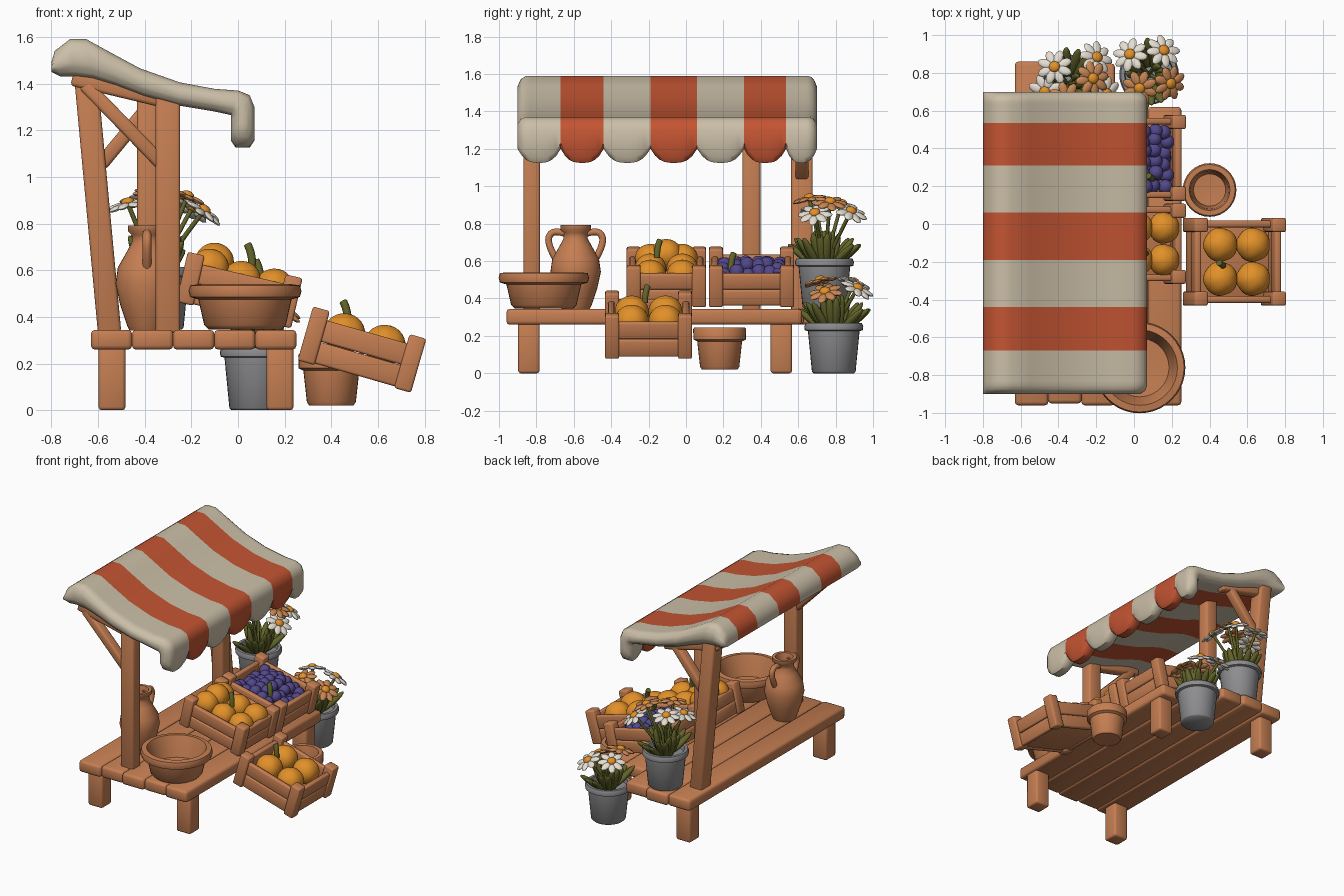
import bpy, bmesh, math, random
from mathutils import Matrix, Vector

if "Cube" in bpy.data.objects:
    bpy.data.objects.remove(bpy.data.objects["Cube"])
random.seed(4)

def mat(name, r, g, b):
    m = bpy.data.materials.new(name)
    m.diffuse_color = (r, g, b, 1)
    m.use_nodes = True
    m.node_tree.nodes["Principled BSDF"].inputs["Base Color"].default_value = m.diffuse_color
    return m

WOOD = mat("warm_wood", 0.56, 0.21, 0.085)
CREAM = mat("cream_cloth", 0.60, 0.52, 0.39)
RED = mat("red_cloth", 0.55, 0.09, 0.032)
ORANGE = mat("orange_fruit", 0.76, 0.28, 0.022)
PURPLE = mat("purple_grape", 0.085, 0.065, 0.26)
GREEN = mat("olive_green", 0.12, 0.125, 0.022)
GREY = mat("grey_metal", 0.27, 0.27, 0.28)
WHITE = mat("white_petal", 0.78, 0.73, 0.64)
PEACH = mat("peach_petal", 0.60, 0.25, 0.09)

def T(x, y, z): return Matrix.Translation((x, y, z))
def S(x, y, z): return Matrix.Diagonal((x, y, z, 1))
def aim(d): return Vector(d).to_track_quat('Z', 'Y').to_matrix().to_4x4()

def finish(name, bm, *mats):
    bmesh.ops.recalc_face_normals(bm, faces=bm.faces)
    me = bpy.data.meshes.new(name)
    bm.to_mesh(me)
    bm.free()
    for m in mats: me.materials.append(m)
    ob = bpy.data.objects.new(name, me)
    bpy.context.collection.objects.link(ob)
    return ob

def boxes(name, mats4, material=WOOD, bev=0.014):
    """Rounded boxes: each matrix scales a unit cube."""
    bm = bmesh.new()
    for M in mats4: bmesh.ops.create_cube(bm, size=1, matrix=M)
    bmesh.ops.bevel(bm, geom=bm.edges[:], offset=bev, segments=2, profile=0.5, affect='EDGES')
    return finish(name, bm, material)

def beam(name, p, q, w, d):
    p, q = Vector(p), Vector(q)
    return boxes(name, [T(*((p + q) / 2)) @ aim(q - p) @ S(w, d, (q - p).length)])

def blobs(name, material, mats4, u=12, v=8, ribs=0):
    bm = bmesh.new()
    for M in mats4:
        vs = bmesh.ops.create_uvsphere(bm, u_segments=u, v_segments=v, radius=1)['verts']
        for p in vs:
            if ribs:
                a = math.atan2(p.co.y, p.co.x)
                k = 0.93 + 0.07 * abs(math.sin(ribs * a / 2)) ** 0.5
                p.co.x *= k
                p.co.y *= k
            p.co = M @ p.co
    return finish(name, bm, material)

def lathe(name, prof, pos, material, n=32):
    bm = bmesh.new()
    rings = [[bm.verts.new((pos[0] + r * math.cos(6.28318531 * i / n),
                            pos[1] + r * math.sin(6.28318531 * i / n), pos[2] + z))
              for i in range(n)] for r, z in prof]
    for a, b in zip(rings, rings[1:]):
        for i in range(n):
            bm.faces.new((a[i], a[(i + 1) % n], b[(i + 1) % n], b[i]))
    bm.faces.new(rings[0])
    bm.faces.new(rings[-1])
    return finish(name, bm, material)

def tube(name, pts, r, material):
    cu = bpy.data.curves.new(name, 'CURVE')
    cu.dimensions, cu.bevel_depth, cu.bevel_resolution, cu.use_fill_caps = '3D', r, 3, True
    sp = cu.splines.new('NURBS')
    sp.points.add(len(pts) - 1)
    for p, c in zip(sp.points, pts): p.co = (*c, 1)
    sp.use_endpoint_u, sp.order_u = True, 3
    cu.materials.append(material)
    bpy.context.collection.objects.link(bpy.data.objects.new(name, cu))

# table planks (two front ones are shorter at the back) and legs
for i in range(5):
    x, y0 = -0.542 + 0.176 * i, -0.96 + 0.01 * (i % 2)
    y1 = (0.86, 0.87, 0.85, 0.63, 0.62)[i]
    boxes(f"table_plank_{i}", [T(x, (y0 + y1) / 2, 0.302) @ S(0.177, y1 - y0, 0.085)], bev=0.018)
for i, (x, y) in enumerate(((-0.54, -0.84), (0.18, -0.84), (-0.54, 0.75), (0.18, 0.51))):
    beam(f"table_leg_{i}", (x, y, 0), (x, y, 0.28), 0.115, 0.115)

# posts, braces and beams carrying the awning
beam("front_post", (-0.30, -0.825, 0.33), (-0.30, -0.825, 1.36), 0.105, 0.09)
beam("middle_post", (-0.385, 0.35, 0.33), (-0.385, 0.35, 1.38), 0.095, 0.095)
beam("back_post", (-0.55, 0.62, 0.33), (-0.655, 0.62, 1.46), 0.115, 0.10)
beam("front_brace", (-0.66, -0.825, 1.40), (-0.32, -0.825, 1.05), 0.07, 0.06)
beam("back_brace", (-0.59, 0.62, 1.05), (-0.35, 0.62, 1.34), 0.07, 0.06)
for n, y in (("front", -0.825), ("back", 0.62)):
    beam(n + "_roof_beam", (-0.71, y, 1.425), (-0.27, y, 1.32), 0.07, 0.07)

# striped awning: a thick profile swept along y, with a scalloped hanging edge
edges = [-0.90, -0.67, -0.44, -0.19, 0.06, 0.31, 0.535, 0.70]
pairs = [(-.80, 1.49, -.80, 1.45), (-.785, 1.54, -.76, 1.43), (-.72, 1.59, -.70, 1.43),
         (-.65, 1.59, -.62, 1.42), (-.55, 1.535, -.52, 1.39), (-.42, 1.465, -.40, 1.345),
         (-.25, 1.405, -.25, 1.305), (-.10, 1.377, -.10, 1.28), (0, 1.37, -.03, 1.265),
         (.05, 1.35, -.03, 1.25), (.07, 1.30, -.03, 1.24)]
samples = []
for k in range(7):
    a, b = edges[k], edges[k + 1]
    ts = [i / 10 for i in range(11)]
    if k == 0: ts = [0, 0.03, 0.07] + ts[1:]
    if k == 6: ts = ts[:-1] + [0.93, 0.97, 1]
    samples += [(a + (b - a) * t, t, k) for t in ts]
bm = bmesh.new()
prev = None
for y, t, k in samples:
    d = min(y + 0.90, 0.70 - y)
    s = 1 if d > 0.05 else max(0.3, math.sqrt(max(0, 1 - (1 - d / 0.05) ** 2)))
    zb = 1.125 + 0.075 * abs(2 * t - 1) ** 3
    ring = []
    for ox, oz, ix, iz in pairs + [(.07, zb + .03, -.03, zb + .03), (.05, zb, -.01, zb)]:
        mx, mz = (ox + ix) / 2, (oz + iz) / 2
        ring.append([bm.verts.new((mx + (q - mx) * s, y, mz + (w - mz) * s))
                     for q, w in ((ox, oz), (ix, iz))])
    if prev is None or y == samples[-1][0]:
        for p, q in zip(ring, ring[1:]): bm.faces.new((p[0], q[0], q[1], p[1]))
    if prev:
        loop = lambda r: [p[0] for p in r] + [p[1] for p in reversed(r)]
        A, B = loop(prev), loop(ring)
        for i in range(len(A)):
            j = (i + 1) % len(A)
            if (A[i].co - B[i].co).length > 1e-4:
                bm.faces.new((A[i], A[j], B[j], B[i])).material_index = k % 2
    prev = ring
bmesh.ops.remove_doubles(bm, verts=bm.verts, dist=1e-4)
finish("striped_awning", bm, CREAM, RED)

# slatted crates, tilted toward the customer
def crate(name, x, y, z, deg, L, W, H):
    M = T(x, y, z) @ Matrix.Rotation(math.radians(deg), 4, 'Y')
    parts = [T(0, 0, -H / 2 + 0.035) @ S(L - 0.04, W - 0.04, 0.05)]
    for s in (-1, 1):
        for r in (-1, 1):
            parts += [T(s * (L / 2 - 0.03), 0, r * H * 0.22 - 0.012) @ S(0.035, W - 0.05, H * 0.43),
                      T(0, s * (W / 2 - 0.03), r * H * 0.22 - 0.012) @ S(L - 0.05, 0.035, H * 0.43),
                      T(s * (L / 2 - 0.035), r * (W / 2 - 0.035), 0.005) @ S(0.075, 0.075, H + 0.02)]
    boxes(name, [M @ p for p in parts], bev=0.01)
    return M

def pumpkins(name, M, spots, r):
    blobs(name, ORANGE, [M @ T(*p) @ S(r, r, r * 0.95) for p in spots], 30, 14, 5)

M1 = crate("fruit_crate", 0.005, -0.105, 0.51, 13, 0.5, 0.42, 0.2)
pumpkins("crate_fruit", M1, [(x, y, 0.05 + 0.02 * (x < -0.1)) for x in (-0.145, 0.0, 0.145)
                             for y in (-0.085, 0.085)] + [(-0.13, 0.0, 0.1)], 0.085)
M2 = crate("grape_crate", 0.005, 0.35, 0.51, 13, 0.5, 0.45, 0.2)
M3 = crate("low_crate", 0.53, -0.20, 0.255, 16, 0.5, 0.46, 0.22)
pumpkins("low_crate_fruit", M3, [(x, y, 0.05) for x in (-0.09, 0.09) for y in (-0.09, 0.09)], 0.092)

# heap of grapes and green stems
blobs("grapes", PURPLE, [M2 @ T(-0.16 + 0.064 * i + random.uniform(-.012, .012),
                                -0.145 + 0.058 * j + random.uniform(-.012, .012),
                                0.045 + 0.045 * math.cos(i - 2.5) * math.cos((j - 2.5) / 2)
                                + random.uniform(-.012, .012)) @ S(.04, .04, .04)
                         for i in range(6) for j in range(6)])
blobs("grape_fill", PURPLE, [M2 @ T(0, 0, -0.01) @ S(0.2, 0.18, 0.05)])
for i, (M, p) in enumerate(((M1, (0.03, -0.05, .12)), (M2, (0.08, -0.11, .06)), (M3, (-0.09, -0.02, .10)))):
    q = M @ Vector(p)
    tube(f"fruit_stem_{i}", [q, q + Vector((0, 0, .05)), q + Vector((-.02, .015, .09))], 0.017, GREEN)

# wide bowl, two-handled jar and small ground pot
lathe("bowl", [(.155, 0), (.175, .02), (.20, .13), (.235, .14), (.242, .165), (.235, .19),
               (.20, .195), (.19, .17), (.155, .05), (.02, .04)], (0.03, -0.76, 0.345), WOOD, 40)
lathe("jar", [(.075, 0), (.085, .02), (.115, .11), (.135, .20), (.125, .27), (.085, .34), (.064, .38),
              (.066, .41), (.082, .425), (.082, .45), (.06, .45), (.05, .40), (.05, .32)],
      (-0.39, -0.59, 0.342), WOOD)
for s in (-1, 1):
    tube(f"jar_handle_{s}", [(-.39, -.59 + s * a, z) for a, z in
         ((.05, .745), (.11, .765), (.15, .73), (.135, .66), (.10, .60))], 0.019, WOOD)
lathe("ground_pot", [(.095, 0), (.105, .015), (.12, .15), (.14, .16), (.142, .215), (.135, .225),
                     (.108, .225), (.10, .19), (.085, .04), (.01, .035)], (0.40, 0.18, 0.02), WOOD)

# metal buckets with leaves and daisies
def bucket(name, x, y, z, flowers):
    lathe(name, [(.108, 0), (.117, .01), (.138, .225), (.155, .23), (.158, .25), (.15, .268),
                 (.13, .268), (.125, .23), (.01, .225)], (x, y, z), GREY)
    leaves = []
    for i in range(22):
        a, tilt = i * 2.4, 0.15 + 0.75 * (i % 4) / 3
        d = Vector((math.cos(a) * math.sin(tilt), math.sin(a) * math.sin(tilt), math.cos(tilt)))
        base = Vector((x, y, z + 0.22)) + Vector((math.cos(a), math.sin(a), 0)) * 0.04
        leaves.append(T(*(base + d * 0.10)) @ aim(d) @ S(0.026, 0.02, 0.10))
    blobs(name + "_leaves", GREEN, leaves, 10, 8)
    heads = {WHITE: [], PEACH: []}
    cores = []
    for i, (fx, fy, fz, m) in enumerate(flowers):
        c = Vector((fx, fy, fz))
        d = (c - Vector((x, y, z + 0.28))).normalized() + Vector((0.1, 0, 0.35))
        F = T(*c) @ aim(d)
        for k in range(8):
            heads[m].append(F @ Matrix.Rotation(k * math.pi / 4, 4, 'Z') @ T(.056, 0, 0.004 * (k % 2))
                            @ Matrix.Rotation(0.12, 4, 'Y') @ S(.04, .024, .011))
        cores.append(F @ T(0, 0, .012) @ S(.03, .03, .02))
        tube(f"{name}_stem_{i}", [(x, y, z + .22), ((x + fx) / 2, (y + fy) / 2, (z + .25 + fz) / 2), c],
             0.01, GREEN)
    for m, lst in heads.items():
        blobs(f"{name}_{m.name}s", m, lst, 10, 6)
    blobs(name + "_flower_centres", ORANGE, cores)

bucket("ground_bucket", 0.08, 0.79, 0, [(-.02, .895, .48, WHITE), (.155, .915, .45, WHITE),
                                        (.03, .72, .49, PEACH), (.19, .745, .43, PEACH)])
bucket("table_bucket", -0.35, 0.74, 0.345, [(-.42, .83, .90, WHITE), (-.20, .88, .86, WHITE),
        (-.15, .69, .85, WHITE), (-.36, .66, .93, PEACH), (-.47, .70, .88, WHITE), (-.22, .77, .91, PEACH)])

# smooth shading with crisp edges
for ob in bpy.context.scene.objects:
    if ob.type == 'MESH':
        ob.select_set(True)
        bpy.context.view_layer.objects.active = ob
bpy.ops.object.shade_smooth_by_angle(angle=math.radians(50))
